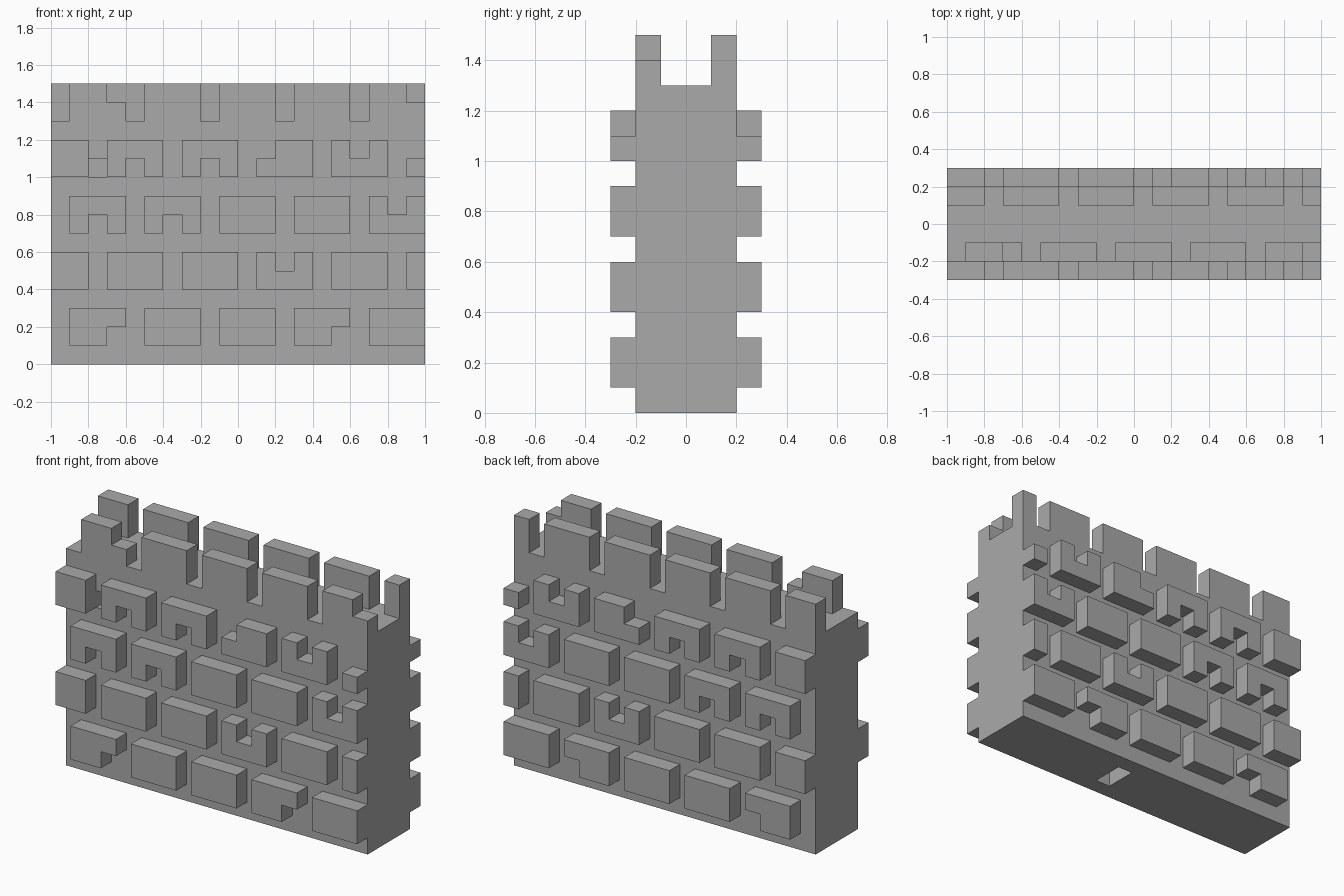
import bpy, bmesh
from mathutils import Vector

if "Cube" in bpy.data.objects:
    bpy.data.objects.remove(bpy.data.objects["Cube"])

U = 0.1  # stone unit

stone = bpy.data.materials.new("grey_stone")
stone.diffuse_color = (0.4, 0.4, 0.4, 1)
stone.use_nodes = True
stone.node_tree.nodes["Principled BSDF"].inputs["Base Color"].default_value = stone.diffuse_color


def make_object(name, bm):
    bmesh.ops.recalc_face_normals(bm, faces=bm.faces)
    mesh = bpy.data.meshes.new(name)
    bm.to_mesh(mesh)
    bm.free()
    mesh.materials.append(stone)
    ob = bpy.data.objects.new(name, mesh)
    bpy.context.collection.objects.link(ob)
    return ob


def box(name, lo, hi):
    lo, hi = Vector(lo) * U, Vector(hi) * U
    bm = bmesh.new()
    bmesh.ops.create_cube(bm, size=1)
    for v in bm.verts:
        v.co = (lo + hi) / 2 + v.co * (hi - lo)
    return make_object(name, bm)


def add_block(bm, x0, x1, z0, y0, y1, chip):
    """Two units tall block; chip = the unit cell broken out of it."""
    block = bmesh.new()
    for x in range(x0, x1):
        for z in (z0, z0 + 1):
            if (x, z - z0) != chip:
                corners = ((x, z), (x + 1, z), (x + 1, z + 1), (x, z + 1))
                block.faces.new([block.verts.new((a * U, y0 * U, b * U)) for a, b in corners])
    bmesh.ops.remove_doubles(block, verts=block.verts, dist=1e-4)
    ext = bmesh.ops.extrude_face_region(block, geom=block.faces[:], use_keep_orig=True)
    moved = [v for v in ext["geom"] if isinstance(v, bmesh.types.BMVert)]
    bmesh.ops.translate(block, verts=moved, vec=(0, (y1 - y0) * U, 0))
    bmesh.ops.recalc_face_normals(block, faces=block.faces)
    bmesh.ops.dissolve_limit(block, angle_limit=0.01, verts=block.verts, edges=block.edges)
    tmp = bpy.data.meshes.new("tmp")
    block.to_mesh(tmp)
    block.free()
    bm.from_mesh(tmp)
    bpy.data.meshes.remove(tmp)


def course(name, first, z0, y0, y1, chips):
    """A row of three-unit blocks with one-unit gaps, cut off at the wall ends."""
    bm = bmesh.new()
    for s in range(first, 10, 4):
        x0, x1 = max(s, -10), min(s + 3, 10)
        chip = next((c for c in chips if x0 <= c[0] < x1), None)
        add_block(bm, x0, x1, z0, y0, y1, chip)
    return make_object(name, bm)


# Wall core, with a small recess in the front and a slot underneath
core = box("wall_core", (-10, -2, 0), (10, 2, 13))
for name, lo, hi in (("recess_cutter", (-8, -3, 10), (-7, -1, 11)),
                     ("slot_cutter", (1, -1, -1), (2, 1, 1))):
    cutter = box(name, lo, hi)
    cutter.hide_render = True
    cutter.hide_viewport = True
    cutter.display_type = 'WIRE'
    mod = core.modifiers.new(name, 'BOOLEAN')
    mod.operation = 'DIFFERENCE'
    mod.solver = 'EXACT'
    mod.object = cutter

# Brick courses on the front, mirrored to the back; chips are (x cell, 0 low / 1 high)
rows = [(-9, 1, [(-7, 0), (5, 0)]),
        (-11, 4, [(2, 1)]),
        (-9, 7, [(-8, 0), (-4, 0), (8, 1)]),
        (-11, 10, [(-6, 0), (-2, 0), (1, 1), (6, 1), (9, 1)])]
for i, (first, z0, chips) in enumerate(rows):
    ob = course(f"brick_course_{i + 1}", first, z0, -3, -2, chips)
    mod = ob.modifiers.new("both_sides", 'MIRROR')
    mod.use_axis = (False, True, False)
    mod.use_clip = False
    mod.use_mirror_merge = False

# Battlements, staggered front to back
course("front_battlements", -9, 13, -2, -1, [(-7, 1), (9, 1)])
course("back_battlements", -11, 13, 1, 2, [])
